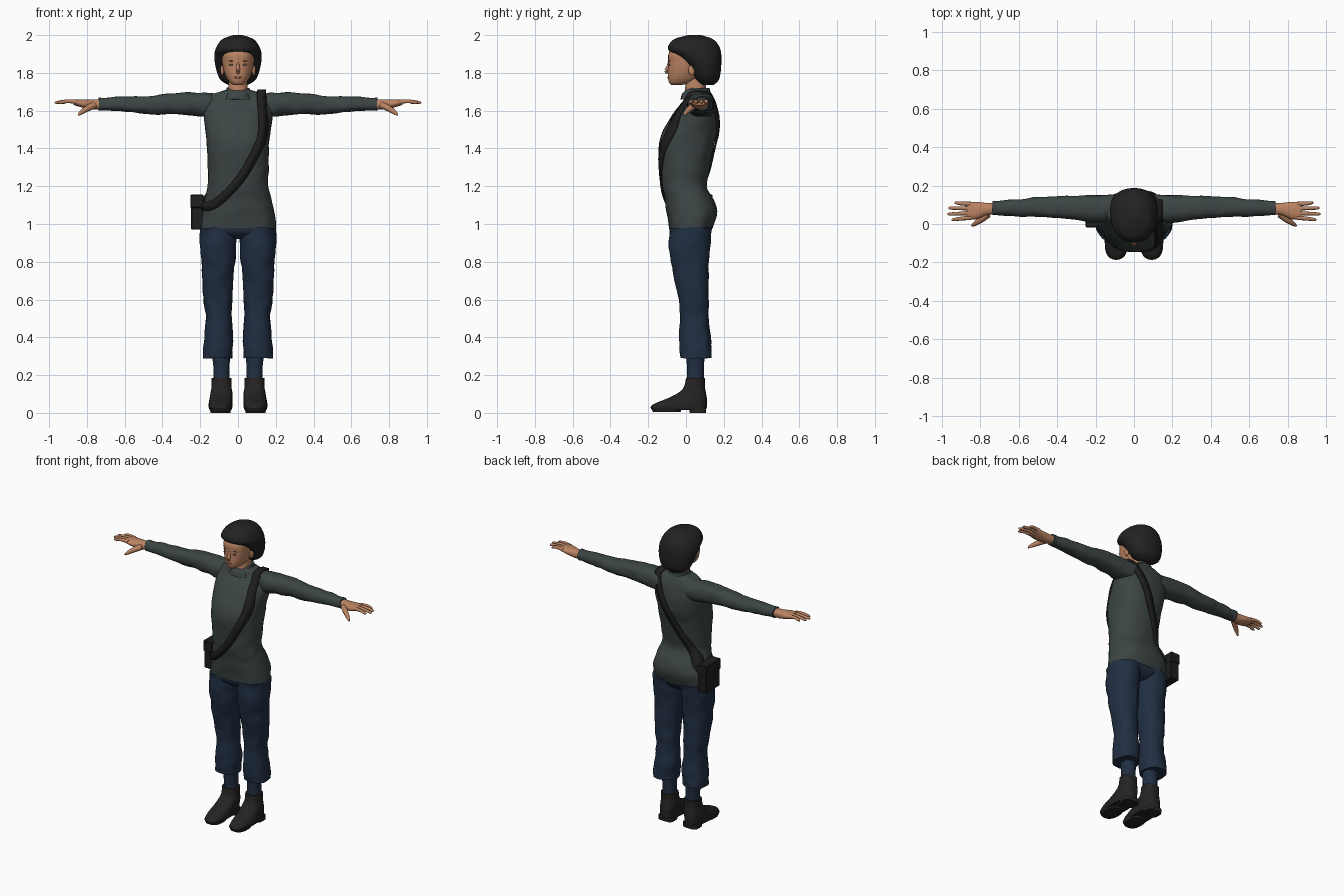
import bpy, bmesh, math
from mathutils import Vector, Matrix, noise

cube = bpy.data.objects.get("Cube")
if cube:
    bpy.data.objects.remove(cube, do_unlink=True)

CM = 0.01  # every measurement below is in centimetres


def material(name, *rgb):
    mat = bpy.data.materials.new(name)
    mat.use_nodes = True
    mat.diffuse_color = (*rgb, 1)
    shader = next(n for n in mat.node_tree.nodes if n.type == "BSDF_PRINCIPLED")
    shader.inputs["Base Color"].default_value = (*rgb, 1)
    return mat


skin = material("skin", .5, .23, .125)
hair_black = material("hair black", .016, .016, .016)
sweater_grey = material("sweater grey", .045, .06, .058)
trouser_navy = material("trouser navy", .015, .028, .056)
boot_black = material("boot black", .019, .017, .016)
strap_black = material("strap black", .013, .013, .014)
eye_grey = material("eye grey", .12, .09, .075)
lip_brown = material("lip brown", .3, .11, .07)


def finish(name, bm, mat, angle=50):
    bmesh.ops.recalc_face_normals(bm, faces=bm.faces)
    bmesh.ops.scale(bm, vec=(CM, CM, CM), verts=bm.verts)
    mesh = bpy.data.meshes.new(name)
    bm.to_mesh(mesh)
    bm.free()
    mesh.materials.append(mat)
    obj = bpy.data.objects.new(name, mesh)
    bpy.context.collection.objects.link(obj)
    bpy.ops.object.select_all(action="DESELECT")
    obj.select_set(True)
    bpy.context.view_layer.objects.active = obj
    bpy.ops.object.shade_smooth_by_angle(angle=math.radians(angle))
    return obj


def spline(rows, steps=4):
    """Smooth in-between rows through the given rows."""
    rows = [Vector(r) for r in rows]
    out = []
    for i in range(len(rows) - 1):
        b, c = rows[i], rows[i + 1]
        a = rows[max(i - 1, 0)]
        d = rows[min(i + 2, len(rows) - 1)]
        for s in range(steps):
            t = s / steps
            out.append(b + (c - a) * (t / 2) + (a * 2 - b * 5 + c * 4 - d) * (t * t / 2)
                       + (b * 3 - a - c * 3 + d) * (t ** 3 / 2))
    return out + [rows[-1]]


def skin_rings(bm, rings):
    loops = [[bm.verts.new(p) for p in ring] for ring in rings]
    count = len(loops[0])
    for low, high in zip(loops, loops[1:]):
        for i in range(count):
            j = (i + 1) % count
            bm.faces.new((low[i], low[j], high[j], high[i]))
    bm.faces.new(loops[0])
    bm.faces.new(loops[-1])


def power(value, n):
    return math.copysign(abs(value) ** (2 / n), value)


def loft(name, rows, mat, axis="z", side=1, n=2.3, folds=0, count=32):
    """Rows hold a position along the axis, then the limits of the oval there."""
    rings = []
    for t, a0, a1, b0, b1 in spline(rows):
        ring = []
        for k in range(count):
            ang = math.tau * k / count
            a = (a0 + a1) / 2 + (a1 - a0) / 2 * power(math.cos(ang), n)
            b = (b0 + b1) / 2 + (b1 - b0) / 2 * power(math.sin(ang), n)
            p = Vector((a, b, t) if axis == "z" else (t, a, b))
            p += noise.noise_vector(p * .16) * folds
            ring.append((p.x * side, p.y, p.z))
        rings.append(ring)
    bm = bmesh.new()
    skin_rings(bm, rings)
    return finish(name, bm, mat)


def tube(name, path, radii, mat, side=1):
    """Tapered round limb along a path."""
    rows = spline([(*p, r) for p, r in zip(path, radii)])
    points = [Vector(r[:3]) for r in rows]
    rings = []
    for i, p in enumerate(points):
        along = points[min(i + 1, len(points) - 1)] - points[max(i - 1, 0)]
        turn = along.to_track_quat("Z", "Y")
        ring = []
        for k in range(10):
            ang = math.tau * k / 10
            q = p + turn @ Vector((math.cos(ang), math.sin(ang), 0)) * rows[i][3]
            ring.append((q.x * side, q.y, q.z))
        rings.append(ring)
    bm = bmesh.new()
    skin_rings(bm, rings)
    return finish(name, bm, mat)


def ball(name, centre, radii, mat):
    bm = bmesh.new()
    bmesh.ops.create_uvsphere(bm, u_segments=16, v_segments=10, radius=1,
                              matrix=Matrix.Translation(centre) @ Matrix.Diagonal((*radii, 1)))
    return finish(name, bm, mat)


def surface_y(rows, x, z, front, n=2.3):
    """Depth of a lofted surface at a given x and z."""
    rows = spline(rows)
    t, x0, x1, y0, y1 = min(rows, key=lambda r: abs(r[0] - z))
    for a, b in zip(rows, rows[1:]):
        if a[0] <= z <= b[0]:
            t, x0, x1, y0, y1 = a.lerp(b, (z - a[0]) / (b[0] - a[0]))
    u = min(abs(x - (x0 + x1) / 2) / ((x1 - x0) / 2), .97)
    reach = (1 - u ** n) ** (1 / n) * (y1 - y0) / 2
    return (y0 + y1) / 2 + (-reach if front else reach)


# Sweater body
torso = [(97.5, -20, 20, -9, 14), (105, -19.5, 19.5, -10, 16.5), (112, -18, 18, -11, 15),
         (120, -16, 16, -12.5, 11), (130, -16, 16, -13.5, 12.5), (140, -16.5, 16.5, -14.5, 14.5),
         (148, -17, 17, -13, 16.5), (156, -18, 18, -8.5, 17), (162, -18, 18, -4, 16),
         (166, -17, 17, -1, 15), (169, -13, 13, 0, 13.5), (171, -6, 6, 0, 12)]
loft("sweater_body", torso, sweater_grey, folds=.5, count=48)
loft("sweater_collar", [(166, -8, 8, -3, 13), (169, -7, 7, -2, 13), (172, -6, 6, 1, 12.5)],
     sweater_grey, folds=.4)

# Seat of the trousers
loft("trouser_seat", [(92, -12, 12, -4, 9), (95, -18, 18, -8, 12.5), (98, -20, 20, -9, 14)],
     trouser_navy)

sleeve = [(10, 2, 15, 156, 169), (20, 1, 15, 157, 169.5), (30, 2, 15, 158, 169.5),
          (40, 3, 14.5, 158, 168.5), (50, 3.5, 14, 158.5, 167.5), (60, 4, 13, 159.5, 167.5),
          (70, 4.5, 12, 160, 167), (74, 4.5, 11.5, 160, 167)]
palm = [(72, 5, 11, 161, 166), (77, 4.5, 11, 160.5, 166), (82, 2.5, 11.5, 161.5, 166),
        (87, 2.5, 11.5, 163, 166)]
leg = [(29, 3, 18.5, -3, 13.5), (33, 3, 18.5, -3.5, 13.5), (40, 2.5, 18, -3.5, 13),
       (50, 3.5, 17, -3, 12), (60, 3, 18.5, -4, 12), (70, 2.5, 19, -6, 12),
       (80, 1.5, 19.5, -8, 12), (90, 1, 20, -9, 13), (98, .5, 20, -9, 14)]
boot = [(1.5, 3.5, 15, -18, 10.5), (3, 3, 15.5, -18.7, 11), (5, 3, 15.5, -16.5, 11),
        (8, 3, 15, -9, 11), (11, 3, 14.5, -3.5, 10.5), (14, 3.5, 14, -1, 10),
        (18.5, 3.5, 14, 0, 10)]
fingers = {"index": (3.3, 2.3, 95), "middle": (5.7, 5.2, 97),
           "ring": (8.1, 8.3, 96.5), "little": (10.4, 11, 93.5)}

# Limbs, built once and repeated for the other side
for word, side in (("left", 1), ("right", -1)):
    loft(word + "_sleeve", sleeve, sweater_grey, "x", side, folds=.7)
    loft(word + "_palm", palm, skin, "x", side)
    for finger, (root, tip, end) in fingers.items():
        tube(f"{word}_{finger}_finger", [(85, root, 164.6), (90, (root + tip) / 2, 165),
             (end - 1, tip, 164.3), (end, tip, 164)], (1.2, 1, .8, .3), skin, side)
    tube(word + "_thumb", [(76, 5, 163), (80, 2, 161), (83, 0, 159), (84.5, -1, 157.7)],
         (1.8, 1.6, 1.1, .5), skin, side)
    loft(word + "_trouser_leg", leg, trouser_navy, side=side, folds=.7)
    loft(word + "_sock", [(16, 4.5, 13, .5, 9.5), (24, 4.5, 13, .5, 9.5), (32, 4, 14, 0, 10)],
         trouser_navy, side=side)
    loft(word + "_boot", boot, boot_black, side=side, n=2.5)
    loft(word + "_boot_heel", [(0, 4, 14.5, 2, 10.5), (3, 4, 14.5, 1.5, 10.7)],
         boot_black, side=side, n=4)
    loft(word + "_boot_sole", [(.4, 4, 14.5, -17.5, -3), (2.5, 3.3, 15.2, -18.5, -2)],
         boot_black, side=side, n=2.5)

# Head and neck
head = [(173.7, -2.5, 2.5, -8, -2), (175, -4.5, 4.5, -9, 4), (178, -6.5, 6.5, -9.6, 9),
        (182, -7.8, 7.8, -9.5, 12), (186, -8.5, 8.5, -9.4, 14), (190, -8.6, 8.6, -9.3, 14),
        (194, -7, 7, -7, 12)]
loft("head", head, skin)
loft("neck", [(165, -6, 6, 0, 12), (170, -5.2, 5.2, -.5, 10.5), (178, -5, 5, 0, 11)], skin)
tube("nose", [(0, -9, 185.5), (0, -9.7, 183), (0, -10.3, 181), (0, -9.5, 179.8)],
     (.6, .9, 1.2, .7), skin)
ball("lips", (0, surface_y(head, 0, 177.6, True), 177.6), (2.2, .35, .55), lip_brown)
for word, side in (("left", 1), ("right", -1)):
    ball(word + "_ear", (8.3 * side, 3, 181.5), (1, 1.8, 3), skin)
    for part, z, size, mat in (("eye", 184.3, (1.4, .4, .5), eye_grey),
                               ("eyebrow", 186.4, (1.9, .4, .3), lip_brown)):
        x = 3.4 * side
        ball(f"{word}_{part}", (x, surface_y(head, x, z, True), z), size, mat)

# Hair, its front edge sweeping back below the brow
loft("hair", [(173.5, -5, 5, 8, 14.5), (176, -9, 9, 5, 17.2), (180, -11, 11, 2.5, 18.3),
              (185, -12.2, 12.2, -1, 18.7), (189, -12.5, 12.5, -5.5, 18.7),
              (192, -12.1, 12.1, -9.3, 18.3), (195, -10.7, 10.7, -9, 17),
              (198, -8, 8, -6, 14), (200, -2.5, 2.5, 1, 8)], hair_black, n=2.2)

# Shoulder strap, laid over the front, the shoulder and the back
front = [(-19, 110), (-15, 109.5), (-8, 114), (2, 125), (11, 141), (13.5, 150), (13, 160), (12.5, 167)]
back = [(12, 167), (7, 156), (0, 142), (-8, 127), (-14, 116), (-18, 110)]
pairs = []
for path, is_front in ((front, True), (back, False)):
    points = spline(path)
    for i, p in enumerate(points):
        along = (points[min(i + 1, len(points) - 1)] - points[max(i - 1, 0)]).normalized()
        across = Vector((along.y, -along.x)) * (2.3 if is_front else -2.3)
        pair = []
        for q in (p - across, p + across):
            y = surface_y(torso, q.x, q.y, is_front) + (-.6 if is_front else .6)
            pair.append((q.x, y, q.y))
        pairs.append(pair)
    if is_front:
        pairs += [[(10.2, y, z), (14.8, y, z)] for y, z in ((2, 169.5), (7, 170.7), (12, 169.5))]
bm = bmesh.new()
edges = [[bm.verts.new(p) for p in pair] for pair in pairs]
for a, b in zip(edges, edges[1:]):
    bm.faces.new((a[0], a[1], b[1], b[0]))
strap = finish("shoulder_strap", bm, strap_black)
thickness = strap.modifiers.new("thickness", "SOLIDIFY")
thickness.thickness = CM
thickness.offset = 0

# Hip bag with a flap
for name, centre, size in (("hip_bag", (-21.5, 6.2, 106), (6.5, 15, 18)),
                           ("hip_bag_flap", (-21.7, 6.2, 112), (7, 15.8, 7))):
    bm = bmesh.new()
    bmesh.ops.create_cube(bm, size=1, matrix=Matrix.Translation(centre) @ Matrix.Diagonal((*size, 1)))
    bmesh.ops.bevel(bm, geom=bm.edges[:], offset=.4, segments=1, affect="EDGES")
    finish(name, bm, strap_black, 30)
